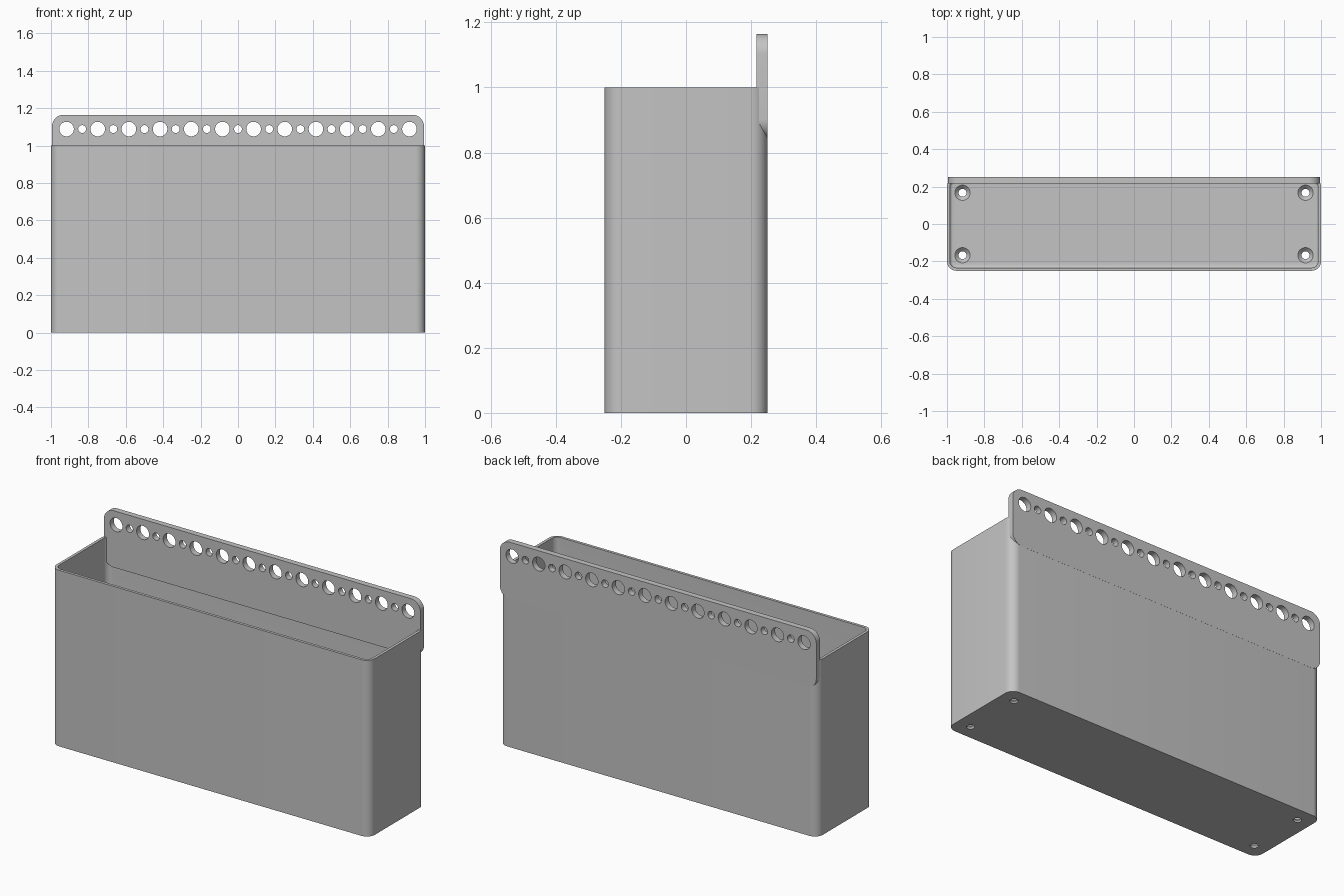
import bpy, bmesh, math

cube = bpy.data.objects.get("Cube")
if cube:
    bpy.data.objects.remove(cube, do_unlink=True)

grey = bpy.data.materials.new("plain grey")
grey.use_nodes = True
colour = (0.55, 0.55, 0.55, 1)
grey.diffuse_color = colour
grey.node_tree.nodes["Principled BSDF"].inputs["Base Color"].default_value = colour


def rounded_rect(hx, hy, r, steps=10):
    """Counter-clockwise outline of a rounded rectangle."""
    pts = []
    for k, (sx, sy) in enumerate(((1, 1), (-1, 1), (-1, -1), (1, -1))):
        for i in range(steps + 1):
            a = math.pi / 2 * (k + i / steps)
            pts.append((sx * (hx - r) + r * math.cos(a),
                        sy * (hy - r) + r * math.sin(a)))
    return pts


def circle(x, y, r, n=32):
    return [(x + r * math.cos(math.tau * i / n),
             y + r * math.sin(math.tau * i / n)) for i in range(n)]


def loft(bm, rings):
    """Skin a list of equal-sized 3D rings and cap both ends."""
    loops = [[bm.verts.new(p) for p in ring] for ring in rings]
    n = len(loops[0])
    for a, b in zip(loops, loops[1:]):
        for i in range(n):
            j = (i + 1) % n
            bm.faces.new((a[i], a[j], b[j], b[i]))
    bm.faces.new(loops[0][::-1])
    bm.faces.new(loops[-1])


def flat(pts, z):
    return [(x, y, z) for x, y in pts]


def upright(pts, y, z0=0):
    return [(x, y, z + z0) for x, z in pts]


def make_object(name, solids):
    bm = bmesh.new()
    for rings in solids:
        loft(bm, rings)
    bmesh.ops.recalc_face_normals(bm, faces=bm.faces)
    mesh = bpy.data.meshes.new(name)
    bm.to_mesh(mesh)
    bm.free()
    mesh.materials.append(grey)
    obj = bpy.data.objects.new(name, mesh)
    bpy.context.collection.objects.link(obj)
    return obj


def cut_and_shade(obj, cutter):
    mod = obj.modifiers.new("holes", 'BOOLEAN')
    mod.operation = 'DIFFERENCE'
    mod.solver = 'EXACT'
    mod.object = cutter
    bpy.ops.object.select_all(action='DESELECT')
    obj.select_set(True)
    bpy.context.view_layer.objects.active = obj
    bpy.ops.object.modifier_apply(modifier=mod.name)
    bpy.data.objects.remove(cutter, do_unlink=True)
    bpy.ops.object.shade_smooth_by_angle(angle=math.radians(30))


# Open bin: outer wall, rim, inner wall, small fillet and floor
W, D, H, R = 1.0, 0.25, 1.0, 0.05
WALL, FLOOR, FILLET = 0.016, 0.03, 0.015
rings = [flat(rounded_rect(W, D, R), 0),
         flat(rounded_rect(W, D, R), H),
         flat(rounded_rect(W - WALL, D - WALL, R - WALL), H)]
for i in range(5):
    a = math.pi / 2 * i / 4
    inset = WALL + FILLET * (1 - math.cos(a))
    rings.append(flat(rounded_rect(W - inset, D - inset, R - inset),
                      FLOOR + FILLET * (1 - math.sin(a))))
bin_body = make_object("bin_body", [rings])

# Countersunk screw holes in the floor
screws = []
for x in (-0.917, 0.917):
    for y in (-0.167, 0.167):
        screws.append([flat(circle(x, y, r), z) for r, z in
                       ((0.021, -0.1), (0.021, 0.01), (0.041, FLOOR), (0.041, 0.1))])
cut_and_shade(bin_body, make_object("screw_cutter", screws))

# Hanging plate along the back
outline = rounded_rect(0.994, 0.161, 0.06)
plate = make_object("hanging_plate", [[upright(outline, 0.217, 1.003),
                                       upright(outline, D + 0.0005, 1.003)]])

# Row of alternating large and small holes
holes = []
for i in range(23):
    x = (i - 11) / 12
    r = 0.021 if i % 2 else 0.039
    holes.append([upright(circle(x, 1.088, r), y) for y in (0.1, 0.4)])
cut_and_shade(plate, make_object("hole_cutter", holes))
